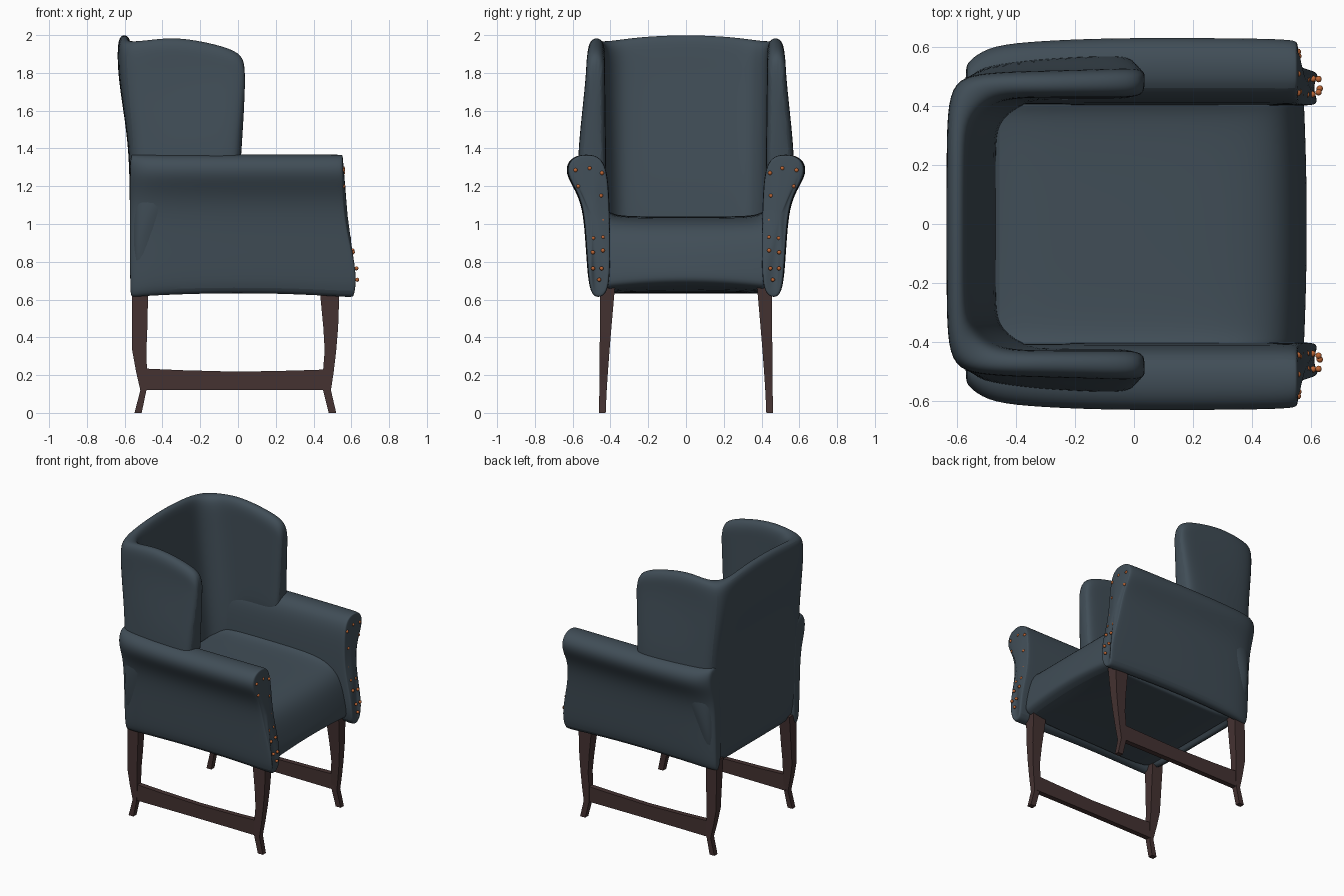
import bpy, bmesh, math
from mathutils import Vector, Matrix

if "Cube" in bpy.data.objects:
    bpy.data.objects.remove(bpy.data.objects["Cube"])


def material(name, col):
    m = bpy.data.materials.new(name)
    m.diffuse_color = (*col, 1)
    m.use_nodes = True
    m.node_tree.nodes["Principled BSDF"].inputs["Base Color"].default_value = m.diffuse_color
    return m


FABRIC = material("slate blue fabric", (0.052, 0.075, 0.095))
WOOD = material("dark brown wood", (0.058, 0.032, 0.031))
COPPER = material("copper nails", (0.50, 0.13, 0.035))


def interp(table, t):
    for (a, va), (b, vb) in zip(table, table[1:]):
        if t <= b:
            return va + (vb - va) * max(0, (t - a) / (b - a))
    return table[-1][1]


def finish(name, bm, mat, subsurf=0, mirror=False, angle=50):
    bmesh.ops.recalc_face_normals(bm, faces=bm.faces)
    me = bpy.data.meshes.new(name)
    bm.to_mesh(me)
    bm.free()
    me.materials.append(mat)
    ob = bpy.data.objects.new(name, me)
    bpy.context.collection.objects.link(ob)
    if mirror:
        m = ob.modifiers.new("mirror", 'MIRROR')
        m.use_axis = (False, True, False)
        m.use_mirror_merge = False
    if subsurf:
        s = ob.modifiers.new("smooth", 'SUBSURF')
        s.levels = s.render_levels = subsurf
    bpy.ops.object.select_all(action='DESELECT')
    ob.select_set(True)
    bpy.context.view_layer.objects.active = ob
    bpy.ops.object.shade_smooth_by_angle(angle=math.radians(angle))
    return ob


def loft(rings):
    bm = bmesh.new()
    vs = [[bm.verts.new(p) for p in r] for r in rings]
    n = len(vs[0])
    for a, b in zip(vs, vs[1:]):
        for i in range(n):
            j = (i + 1) % n
            bm.faces.new((a[i], a[j], b[j], b[i]))
    bm.faces.new(vs[0])
    bm.faces.new(vs[-1])
    return bm


# back with wings: U-shaped loft of round-topped slab sections
# outer top, inner top, outer low, inner low, top height, bottom height
STATIONS = [
    ((-.638, 0), (-.565, 0), (-.572, 0), (-.465, 0), 2.003, .62),
    ((-.638, .25), (-.565, .25), (-.572, .25), (-.465, .25), 1.99, .62),
    ((-.635, .42), (-.555, .345), (-.572, .43), (-.46, .34), 1.97, .62),
    ((-.60, .495), (-.49, .41), (-.555, .51), (-.40, .39), 1.965, .64),
    ((-.50, .515), (-.42, .428), (-.50, .545), (-.34, .415), 1.975, .9),
    ((-.33, .52), (-.31, .43), (-.33, .565), (-.30, .42), 1.99, 1.15),
    ((-.12, .525), (-.12, .43), (-.14, .575), (-.14, .42), 1.953, 1.15),
    ((.01, .53), (.01, .43), (-.03, .575), (-.03, .42), 1.91, 1.15),
    ((.048, .51), (.048, .45), (.008, .55), (.008, .44), 1.84, 1.15)]
SIDE = [0, .3, .55, .72, .86]
SECTION = [(0, f, 0) for f in SIDE] + [(0, 1, -.045), (.2, 1, -.006), (.5, 1, .003),
           (.8, 1, -.006), (1, 1, -.045)] + [(1, f, 0) for f in reversed(SIDE)]


def slab(st, sign):
    ot, it, ol, il, zt, zb = st
    ring = []
    for u, f, dz in SECTION:
        z = zb + f * (zt - zb) + dz
        ko = min(1, max(0, (z - 1.36) / .45))
        ki = min(1, max(0, (z - 1.05) / .85))
        o = Vector(ol).lerp(Vector(ot), ko)
        i = Vector(il).lerp(Vector(it), ki)
        p = o.lerp(i, u)
        ring.append((p.x, p.y * sign, z))
    return ring


rings = [slab(s, -1) for s in reversed(STATIONS[1:])] + [slab(s, 1) for s in STATIONS]
finish("back_with_wings", loft(rings), FABRIC, 2)

# rolled arms, with a front edge that flares forward at the foot
ARM = [(.41, .63), (.47, .605), (.51, .63), (.523, .75), (.535, .95), (.55, 1.09),
       (.587, 1.18), (.63, 1.25), (.636, 1.31), (.60, 1.357), (.53, 1.372),
       (.455, 1.357), (.42, 1.29), (.408, 1.18), (.402, 1.0), (.40, .78)]
FRONT = [(.60, .60), (.66, .632), (.76, .627), (.86, .605), (1.0, .565), (1.2, .557), (1.37, .553)]


def arm_ring(x, wide, front=None, shrink=0):
    ring = []
    for y, z in ARM:
        y = .42 + (y - .42) * wide
        cy = interp([(.6, .455), (1.1, .475), (1.3, .525)], z)
        y += (cy - y) * shrink
        z += (1.0 - z) * shrink * .12
        px = x if front is None else interp(FRONT, z) + front
        if z < .7:
            z += .022 * max(0, 1 - (px / .57) ** 2)
        ring.append((px, y, z))
    return ring


finish("arms", loft([arm_ring(-.572, .5, None, .2), arm_ring(-.565, .62), arm_ring(-.50, .85),
                     arm_ring(-.38, .94), arm_ring(-.1, 1), arm_ring(.2, 1), arm_ring(.44, .99),
                     arm_ring(0, .97, -.025), arm_ring(0, .96, -.003, .03),
                     arm_ring(0, .95, 0, .12), arm_ring(0, .95, .002, .3)]), FABRIC, 2, True)

# seat with rolled front and arched lower rail
SEAT = [(-.54, .62), (-.54, .85), (-.5, 1.035), (-.2, 1.04), (.15, 1.04), (.38, 1.03), (.50, .985),
        (.555, .89), (.58, .78), (.592, .69), (.575, .645), (.3, .635), (-.2, .635)]
rings = []
for y in (-.44, -.4, -.36, -.2, 0, .2, .36, .4, .44):
    e = abs(y) / .44
    rings.append([(x - (.012 * e * e if x > .5 else 0), y,
                   z + (.03 * (1 - e * e) if z < .7 and x > .5 else 0)
                   + (.04 * max(0, e - .8) / .2 if z > 1 and x < .45 else 0)) for x, z in SEAT])
finish("seat", loft(rings), FABRIC, 2)

# curved square legs: height, x range, y range
Y = [(0, .425, .46), (.12, .42, .459), (.22, .413, .458), (.33, .405, .457), (.45, .395, .456), (.68, .375, .455)]
LEGS = {"front_legs": [(.48, .52), (.45, .492), (.45, .507), (.459, .52), (.452, .53), (.43, .538)],
        "rear_legs": [(-.548, -.51), (-.517, -.485), (-.54, -.482), (-.56, -.485), (-.56, -.48), (-.56, -.475)]}
for name, xs in LEGS.items():
    rings = [[(a, y0, z), (b, y0, z), (b, y1, z), (a, y1, z)] for (a, b), (z, y0, y1) in zip(xs, Y)]
    finish(name, loft(rings), WOOD, 0, True, 30)

# side stretchers
rings = [[(x, .418, lo), (x, .455, lo), (x, .455, hi), (x, .418, hi)]
         for x, lo, hi in ((-.5, .12, .235), (-.3, .121, .226), (0, .122, .218), (.3, .121, .224), (.475, .12, .23))]
finish("side_stretchers", loft(rings), WOOD, 0, True, 30)

# copper upholstery nails on the arm fronts
NAILS = [(.585, 1.285), (.51, 1.295), (.445, 1.27), (.57, 1.2), (.525, 1.145), (.45, 1.15), (.498, 1.01),
         (.44, 1.02), (.492, .925), (.44, .93), (.493, .85), (.44, .86), (.492, .765), (.447, .765), (.46, .705)]
bm = bmesh.new()
for y, z in NAILS:
    bmesh.ops.create_icosphere(bm, subdivisions=2, radius=.011, matrix=Matrix.Translation((interp(FRONT, z) + .001, y, z)))
finish("nails", bm, COPPER, 0, True)
